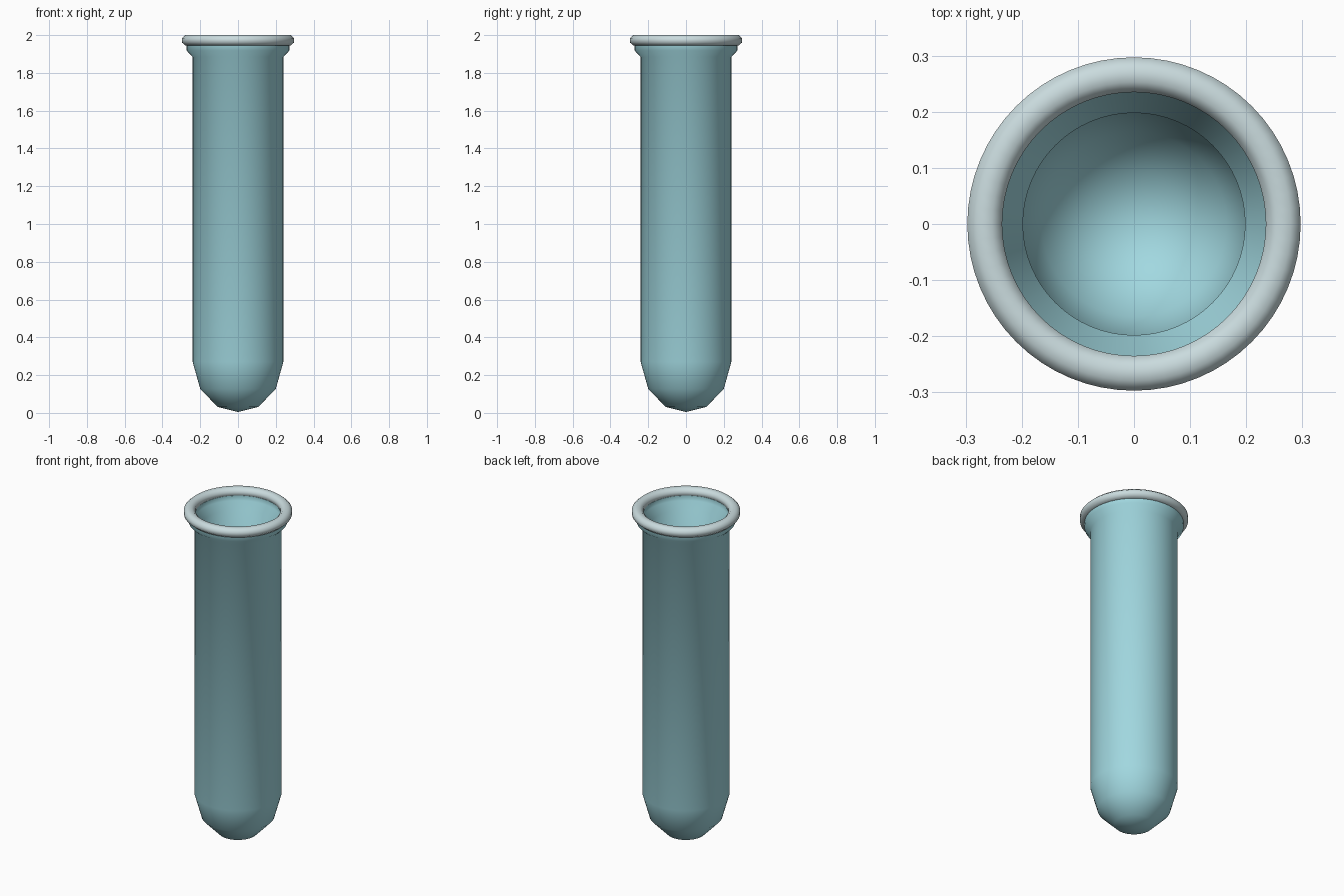
import bpy
import bmesh
import math

SEGMENTS = 64

cube = bpy.data.objects.get("Cube")
if cube:
    bpy.data.objects.remove(cube, do_unlink=True)


def make_material(name, rgb):
    mat = bpy.data.materials.new(name)
    mat.use_nodes = True
    mat.diffuse_color = (*rgb, 1)
    mat.node_tree.nodes["Principled BSDF"].inputs["Base Color"].default_value = (*rgb, 1)
    return mat


def lathe(name, profile, mat, closed=False):
    """Turn a (radius, height) profile around the z axis."""
    bm = bmesh.new()
    verts = [bm.verts.new((r, 0, z)) for r, z in profile]
    pairs = list(zip(verts, verts[1:]))
    if closed:
        pairs.append((verts[-1], verts[0]))
    edges = [bm.edges.new(p) for p in pairs]
    bmesh.ops.spin(bm, geom=verts + edges, cent=(0, 0, 0), axis=(0, 0, 1),
                   angle=math.tau, steps=SEGMENTS, use_duplicate=False)
    bmesh.ops.remove_doubles(bm, verts=bm.verts, dist=0.0002)
    bmesh.ops.recalc_face_normals(bm, faces=bm.faces)
    mesh = bpy.data.meshes.new(name)
    bm.to_mesh(mesh)
    bm.free()
    mesh.materials.append(mat)
    obj = bpy.data.objects.new(name, mesh)
    bpy.context.collection.objects.link(obj)
    bpy.ops.object.select_all(action="DESELECT")
    obj.select_set(True)
    bpy.context.view_layer.objects.active = obj
    bpy.ops.object.shade_smooth_by_angle(angle=math.radians(50))
    return obj


glass = make_material("pale blue glass", (0.36, 0.69, 0.75))
rim_glass = make_material("pale grey rim", (0.59, 0.71, 0.73))

# Tube wall: outside from the tip up to the flared neck, then down the bore
outside = [(0, 0.005), (0.108, 0.032), (0.2, 0.127), (0.24, 0.27),
           (0.24, 1.885), (0.272, 1.918), (0.272, 1.96)]
inside = [(0.235, 1.96), (0.235, 1.93), (0.198, 1.89), (0.198, 0.28),
          (0.165, 0.155), (0.09, 0.072), (0, 0.045)]
lathe("tube_body", outside + inside, glass)

# Rounded lip: eight-sided ring around the mouth
lip = []
for i in range(8):
    a = math.tau * (i + 0.5) / 8
    k = 1 / math.cos(math.pi / 8)
    lip.append((0.266 + 0.031 * k * math.cos(a), 1.9725 + 0.0275 * k * math.sin(a)))
lathe("rim_ring", lip, rim_glass, closed=True)
